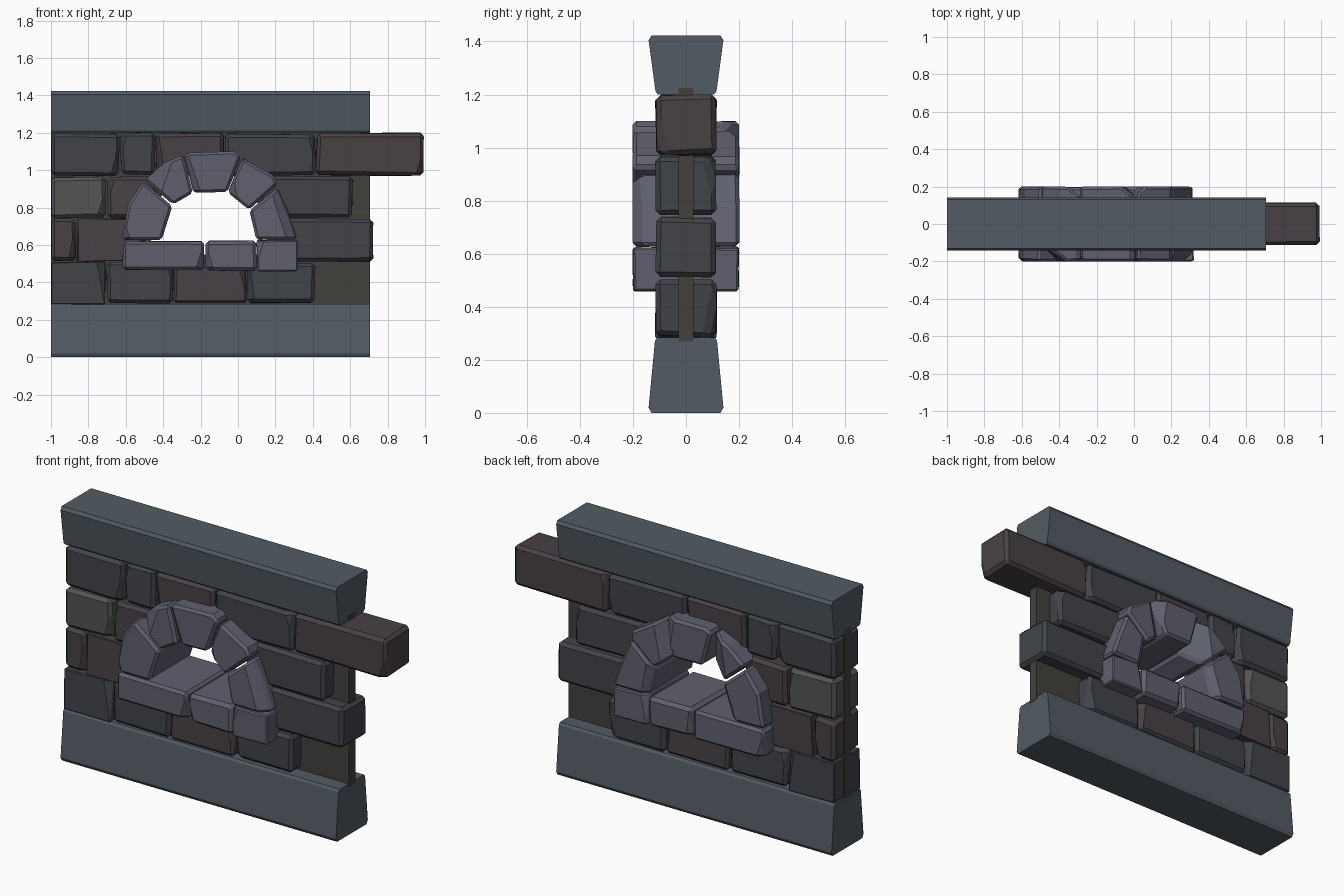
import bpy, bmesh, random
from mathutils import Vector

if "Cube" in bpy.data.objects:
    bpy.data.objects.remove(bpy.data.objects["Cube"])

random.seed(4)


def material(name, rgb):
    m = bpy.data.materials.new(name)
    m.diffuse_color = (*rgb, 1)
    m.use_nodes = True
    m.node_tree.nodes["Principled BSDF"].inputs["Base Color"].default_value = m.diffuse_color
    return m


BEAM = material("slate_blue", (.085, .105, .125))
DARK = material("dark_stone", (.052, .057, .066))
PLUM = material("plum_stone", (.065, .053, .06))
PALE = material("pale_stone", (.09, .09, .085))
ARCH = material("arch_stone", (.115, .118, .155))
CORE = material("mortar", (.055, .052, .046))


def finish(bm, name, mat):
    bmesh.ops.recalc_face_normals(bm, faces=bm.faces)
    me = bpy.data.meshes.new(name)
    bm.to_mesh(me)
    bm.free()
    me.materials.append(mat)
    ob = bpy.data.objects.new(name, me)
    bpy.context.collection.objects.link(ob)
    return ob


def extrude(points, offset):
    """Solid made by extruding a closed outline."""
    bm = bmesh.new()
    face = bm.faces.new([bm.verts.new(p) for p in points])
    r = bmesh.ops.extrude_face_region(bm, geom=[face], use_keep_orig=True)
    moved = [v for v in r["geom"] if isinstance(v, bmesh.types.BMVert)]
    bmesh.ops.translate(bm, verts=moved, vec=offset)
    bmesh.ops.recalc_face_normals(bm, faces=bm.faces)
    return bm


def beam(name, half_profile):
    """Long beam from a mirrored (half width, z) profile."""
    pts = half_profile + [(-y, z) for y, z in reversed(half_profile)]
    bm = extrude([(-1, y, z) for y, z in pts], (1.705, 0, 0))
    finish(bm, name, BEAM)


def stone(name, outline, half_depth, mat, jitter=.007, bevel=.018):
    """Rough hewn stone: jittered prism, chipped corners, flat bevels."""
    bm = extrude([(x, -half_depth, z) for x, z in outline], (0, 2 * half_depth, 0))
    c = sum((v.co for v in bm.verts), Vector()) / len(bm.verts)
    for v in bm.verts:
        if v.co.x > -.99:
            v.co.x += random.uniform(-jitter, jitter)
        v.co.z += random.uniform(-jitter, jitter)
        v.co.y -= random.uniform(0, jitter) * (1 if v.co.y > 0 else -1)
    # One chipped corner on the front and one on the back
    for side in (-1, 1):
        corners = [v.co.copy() for v in bm.verts if v.co.y * side > half_depth * .8 and v.co.x > -.95]
        p = random.choice(corners)
        d = p - c
        n = Vector((.8 if d.x > 0 else -.8, side, random.uniform(.1, .3) * (1 if d.z > 0 else -1))).normalized()
        cut = bmesh.ops.bisect_plane(bm, geom=bm.verts[:] + bm.edges[:] + bm.faces[:],
                                     plane_co=p - n * .026, plane_no=n, clear_outer=True)
        rim = [e for e in cut["geom_cut"] if isinstance(e, bmesh.types.BMEdge)]
        bmesh.ops.edgeloop_fill(bm, edges=rim)
    bmesh.ops.recalc_face_normals(bm, faces=bm.faces)
    edges = [e for e in bm.edges if e.calc_face_angle(0) > .8]
    bmesh.ops.bevel(bm, geom=edges, offset=bevel, segments=1, affect="EDGES", clamp_overlap=True)
    finish(bm, name, mat)


def block(name, x0, x1, z0, z1, half_depth, mat, **kw):
    stone(name, [(x0, z0), (x1, z0), (x1, z1), (x0, z1)], half_depth, mat, **kw)


# Flared base and cap beams
beam("base_beam", [(.13, 0), (.141, .02), (.117, .272), (.108, .285)])
beam("cap_beam", [(.105, 1.2), (.115, 1.212), (.141, 1.405), (.13, 1.423)])

# Thin mortar core with the window opening
outer = [(-1, .27), (.707, .27), (.707, 1.225), (.3, 1.225), (-.6, 1.225), (-1, 1.225)]
inner = [(-.48, .55), (.17, .55), (.1, .85), (-.02, .98), (-.28, .98), (-.42, .85)]
bm = bmesh.new()
rings = [[bm.verts.new((x, y, z)) for x, z in loop]
         for loop, y in ((outer, -.028), (inner, -.028), (inner, .028), (outer, .028))]
for k in range(4):
    a, b = rings[k], rings[(k + 1) % 4]
    for i in range(6):
        j = (i + 1) % 6
        bm.faces.new((a[i], a[j], b[j], b[i]))
finish(bm, "mortar_core", CORE)

# Courses of wall stones: (z bottom, z top, [(x start, x end, material)])
L = -.998
courses = [
    (.287, .505, [(L, -.71, DARK), (-.7, -.345, DARK), (-.34, .043, PLUM), (.05, .41, DARK)]),
    (.512, .737, [(L, -.865, PLUM), (-.86, -.5, PLUM), (.2, .725, DARK)]),
    (.745, .965, [(L, -.708, PALE), (-.7, -.43, PLUM), (.12, .61, DARK)]),
    (.973, 1.197, [(L, -.635, DARK), (-.628, -.447, DARK), (-.44, -.077, PLUM),
                   (-.07, .413, DARK), (.42, .997, PLUM)]),
]
for row, (z0, z1, items) in enumerate(courses, 1):
    for n, (x0, x1, mat) in enumerate(items, 1):
        # Stones in the top row behind the arch stop above the opening
        block(f"wall_stone_{row}_{n}", x0, x1, z0, z1, .117, mat)

# Window sill stones
for n, (x0, x1) in enumerate([(-.62, -.183), (-.175, .095), (.103, .315)], 1):
    block(f"sill_stone_{n}", x0, x1, .462, .623, .202, ARCH)

# Arch stones running through the wall
arch = [
    [(-.62, .628), (-.405, .628), (-.355, .81), (-.505, .935), (-.585, .82)],
    [(-.348, .815), (-.243, .88), (-.293, 1.08), (-.4, 1.035), (-.5, .95)],
    [(-.238, .88), (-.06, .88), (.015, 1.07), (-.02, 1.097), (-.255, 1.097), (-.288, 1.082)],
    [(-.055, .883), (.06, .79), (.21, .925), (.19, .97), (.022, 1.067)],
    [(.1, .628), (.315, .628), (.265, .775), (.21, .91), (.062, .785)],
]
for n, outline in enumerate(arch, 1):
    stone(f"arch_stone_{n}", outline, .202, ARCH, jitter=.004, bevel=.014)
